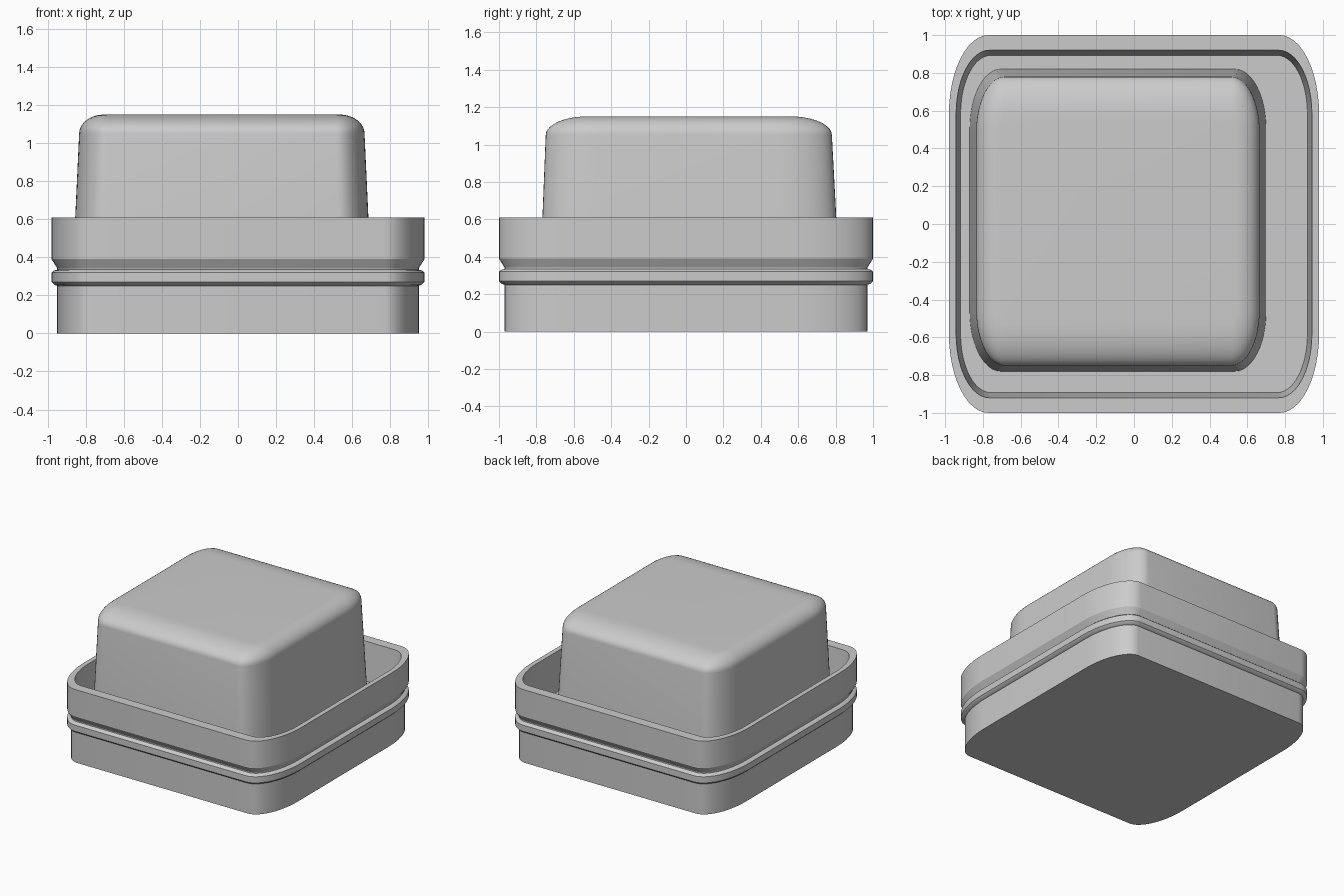
import bpy, bmesh
from math import sin, cos, pi

if "Cube" in bpy.data.objects:
    bpy.data.objects.remove(bpy.data.objects["Cube"])

SEG = 12  # segments per rounded corner


def outline(cx, cy, hx, hy, rx, ry, z):
    """Rectangle with elliptical corners at height z."""
    pts = []
    for q, (sx, sy) in enumerate([(1, 1), (-1, 1), (-1, -1), (1, -1)]):
        for i in range(SEG + 1):
            a = (q + i / SEG) * pi / 2
            pts.append((cx + sx * (hx - rx) + rx * cos(a),
                        cy + sy * (hy - ry) + ry * sin(a), z))
    return pts


def loft(name, sections):
    """Skin a stack of outlines and cap both ends."""
    bm = bmesh.new()
    rings = [[bm.verts.new(p) for p in outline(*s)] for s in sections]
    n = len(rings[0])
    for a, b in zip(rings, rings[1:]):
        for i in range(n):
            j = (i + 1) % n
            bm.faces.new((a[i], a[j], b[j], b[i]))
    bm.faces.new(rings[0][::-1])
    bm.faces.new(rings[-1])
    bmesh.ops.recalc_face_normals(bm, faces=bm.faces)
    mesh = bpy.data.meshes.new(name)
    bm.to_mesh(mesh)
    bm.free()
    ob = bpy.data.objects.new(name, mesh)
    bpy.context.collection.objects.link(ob)
    bpy.ops.object.select_all(action='DESELECT')
    ob.select_set(True)
    bpy.context.view_layer.objects.active = ob
    bpy.ops.object.shade_smooth_by_angle(angle=pi / 6)
    return ob


def outer(inset, z):
    return (0, 0, 0.98 - inset, 1 - inset, 0.21 - inset, 0.42 - inset, z)


FLOOR = 0.30

# Housing: base, flange, groove, upper band, open tray
loft("housing", [
    outer(0.03, 0), outer(0.03, 0.25), outer(0.015, 0.255), outer(0, 0.27),
    outer(0, 0.32), outer(0.012, 0.33), outer(0.03, 0.335),
    outer(0.03, 0.342), outer(0, 0.39), outer(0, 0.61),
    (0, 0, 0.942, 0.92, 0.175, 0.34, 0.61),
    (0, 0, 0.918, 0.893, 0.16, 0.31, FLOOR),
])

# Button: tapered block with a softly rounded top, set off centre
sections = [(-0.085, 0.02, 0.785, 0.80, 0.165, 0.32, FLOOR)]
for i in range(11):
    t = i / 10 * pi / 2
    k = 1 - cos(t)
    sections.append((-0.085, 0.015, 0.75 - 0.13 * k, 0.765 - 0.22 * k,
                     0.15 - 0.13 * k, 0.29 - 0.22 * k, 1.05 + 0.1 * sin(t)))
loft("button", sections)
